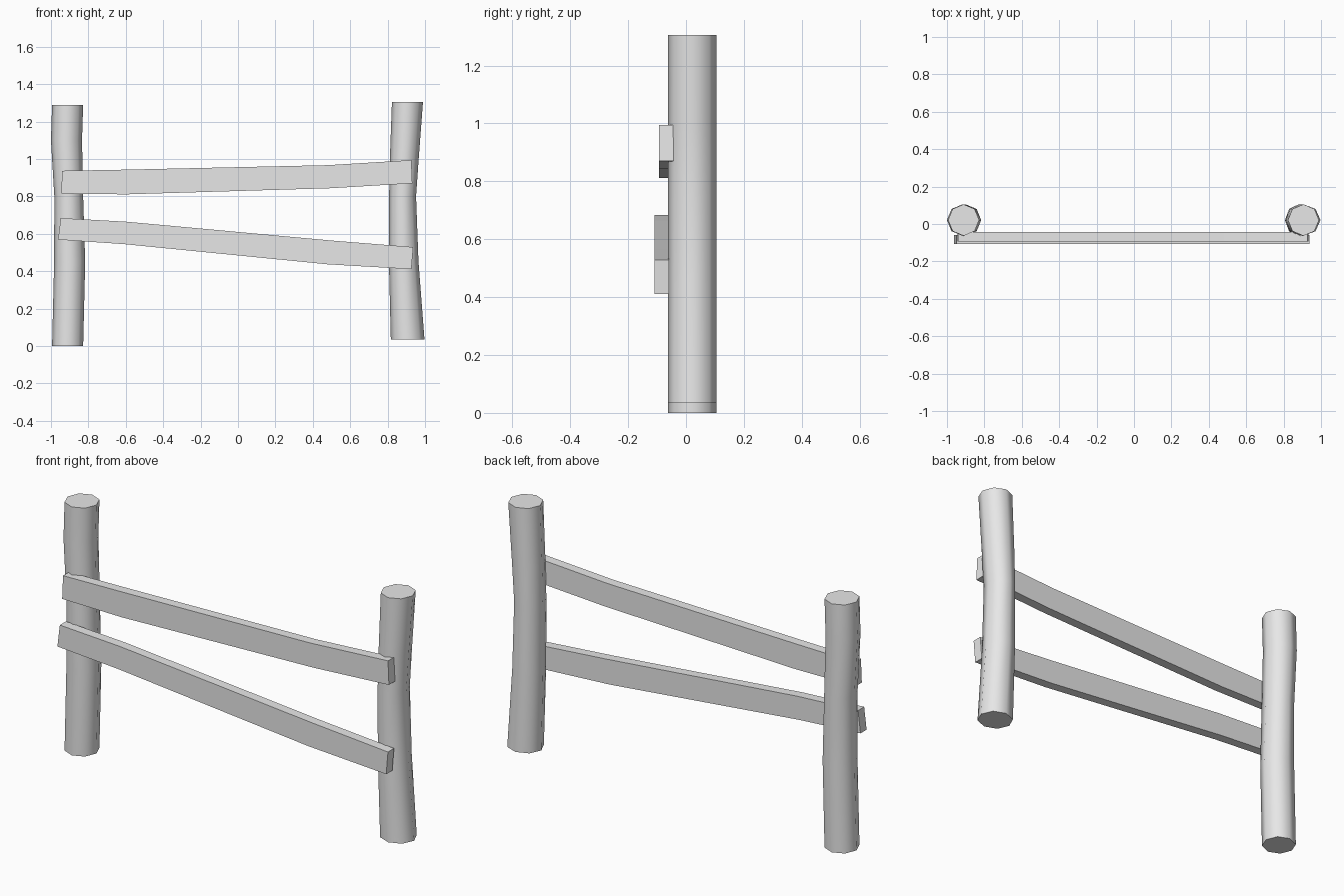
import bpy, bmesh, math

cube = bpy.data.objects.get("Cube")
if cube:
    bpy.data.objects.remove(cube)

# Single grey material
grey = bpy.data.materials.new("plain_grey")
grey.use_nodes = True
colour = (0.8, 0.8, 0.8, 1)
grey.diffuse_color = colour
grey.node_tree.nodes["Principled BSDF"].inputs["Base Color"].default_value = colour


def finish(name, bm):
    bmesh.ops.recalc_face_normals(bm, faces=bm.faces)
    mesh = bpy.data.meshes.new(name)
    bm.to_mesh(mesh)
    bm.free()
    mesh.materials.append(grey)
    obj = bpy.data.objects.new(name, mesh)
    bpy.context.collection.objects.link(obj)
    return obj


def loft(bm, rings):
    """Skin a list of equal point loops and cap both ends."""
    loops = [[bm.verts.new(p) for p in ring] for ring in rings]
    n = len(loops[0])
    for a, b in zip(loops, loops[1:]):
        for i in range(n):
            j = (i + 1) % n
            bm.faces.new((a[i], a[j], b[j], b[i]))
    bm.faces.new(loops[0])
    bm.faces.new(loops[-1])


def post(name, sections, sides=8, y=0.021, depth=0.084):
    """Bent round log; sections are (height, centre x, half width)."""
    angles = [math.tau * i / sides for i in range(sides)]
    bm = bmesh.new()
    loft(bm, [[(x + r * math.cos(a), y + depth * math.sin(a), z) for a in angles]
              for z, x, r in sections])
    obj = finish(name, bm)
    bpy.ops.object.select_all(action='DESELECT')
    obj.select_set(True)
    bpy.context.view_layer.objects.active = obj
    bpy.ops.object.shade_smooth_by_angle(angle=math.radians(60))


def rail(name, front, sections, thickness=0.05):
    """Bent plank; sections are (top x, top z, bottom x, bottom z)."""
    back = front + thickness
    bm = bmesh.new()
    loft(bm, [[(tx, front, tz), (tx, back, tz), (bx, back, bz), (bx, front, bz)]
              for tx, tz, bx, bz in sections])
    finish(name, bm)


# Upright posts
post("right_post", [(0, -0.911, 0.083), (0.45, -0.9, 0.083), (0.8, -0.905, 0.077),
                    (1.1, -0.917, 0.083), (1.29, -0.911, 0.083)])
post("left_post", [(0.035, 0.907, 0.09), (0.45, 0.886, 0.079), (0.8, 0.88, 0.072),
                   (1.0, 0.889, 0.077), (1.305, 0.906, 0.083)])

# Crooked cross rails
rail("upper_rail", -0.093, [(-0.94, 0.937, -0.945, 0.815), (-0.6, 0.943, -0.6, 0.811),
                            (0.48, 0.967, 0.5, 0.844), (0.927, 0.994, 0.932, 0.87)])
rail("lower_rail", -0.108, [(-0.948, 0.684, -0.962, 0.569), (-0.6, 0.665, -0.61, 0.545),
                            (0.5, 0.564, 0.48, 0.437), (0.937, 0.529, 0.927, 0.411)])
